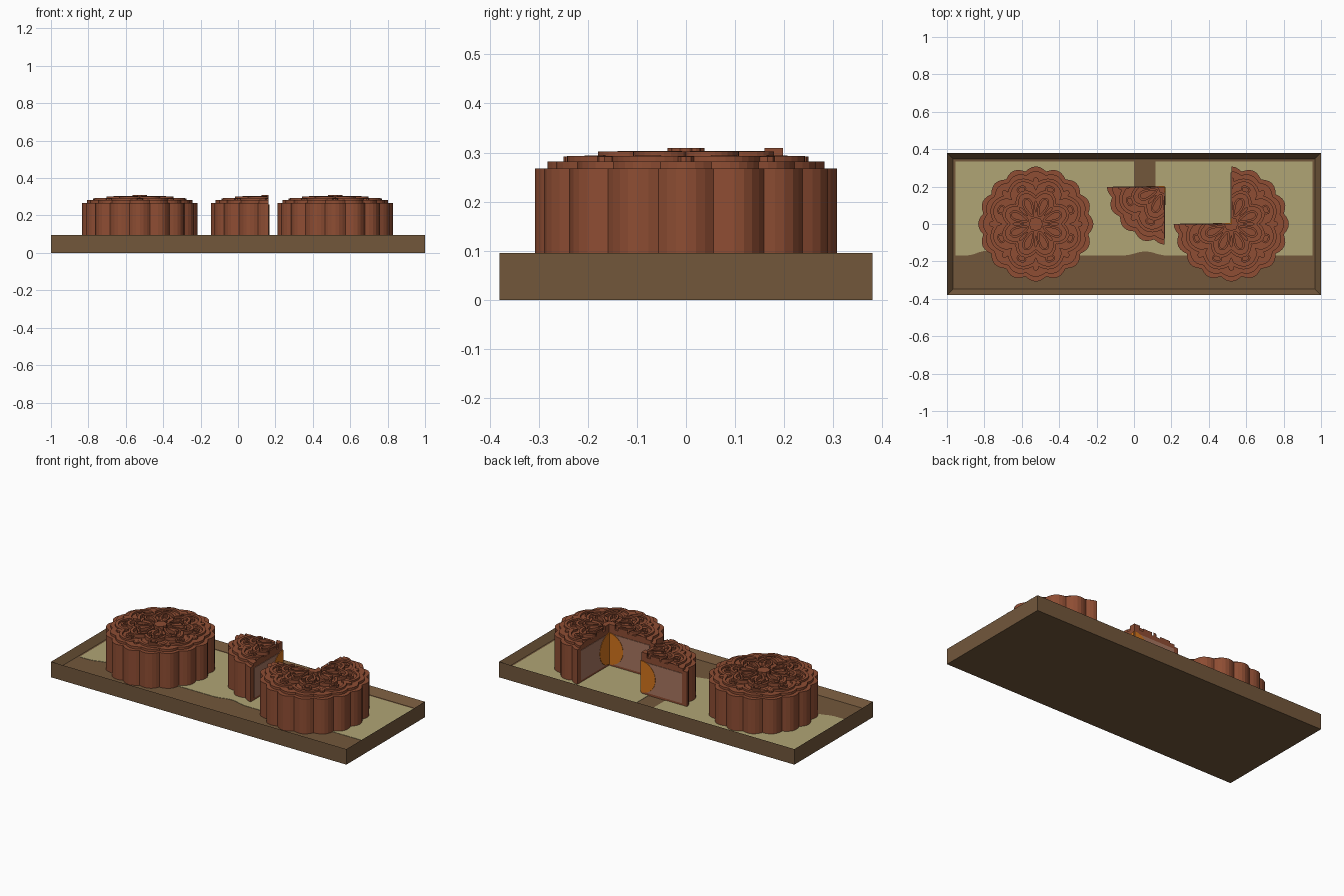
import bpy, bmesh
from math import sin, cos, pi, radians
from mathutils import Matrix, Vector

cube = bpy.data.objects.get("Cube")
if cube:
    bpy.data.objects.remove(cube, do_unlink=True)


def material(name, rgb):
    color = [(c / 255 / 12.92) if c < 11 else ((c / 255 + 0.055) / 1.055) ** 2.4 for c in rgb] + [1]
    m = bpy.data.materials.new(name)
    m.use_nodes = True
    m.diffuse_color = color
    m.node_tree.nodes["Principled BSDF"].inputs["Base Color"].default_value = color
    return m


wood = material("brown wood", (114, 87, 59))
straw = material("pale straw", (176, 165, 117))
crust = material("baked crust", (142, 77, 51))
paste = material("sweet paste", (168, 118, 96))
yolk = material("orange yolk", (212, 117, 28))


def finish(name, bm, mat, loc=(0, 0, 0)):
    bmesh.ops.recalc_face_normals(bm, faces=bm.faces)
    me = bpy.data.meshes.new(name)
    bm.to_mesh(me)
    bm.free()
    me.materials.append(mat)
    ob = bpy.data.objects.new(name, me)
    ob.location = loc
    bpy.context.collection.objects.link(ob)
    return ob


def prism(bm, pts, z0, z1):
    """Extrude a flat outline from z0 to z1."""
    low = [bm.verts.new((x, y, z0)) for x, y in pts]
    top = [bm.verts.new((x, y, z1)) for x, y in pts]
    bm.faces.new(low[::-1])
    bm.faces.new(top)
    for i in range(len(pts)):
        j = (i + 1) % len(pts)
        bm.faces.new((low[i], low[j], top[j], top[i]))


def ridge(bm, pts, width, z0, z1):
    """Raised band along a closed outline."""
    n = len(pts)
    rings = []
    for i in range(n):
        a, b, c = Vector(pts[i - 1]), Vector(pts[i]), Vector(pts[(i + 1) % n])
        t = (c - a).normalized()
        side = Vector((t.y, -t.x)) * width / 2
        o, k = b + side, b - side
        rings.append([bm.verts.new(p) for p in
                      ((o.x, o.y, z0), (o.x, o.y, z1), (k.x, k.y, z1), (k.x, k.y, z0))])
    for i in range(n):
        r, s = rings[i], rings[(i + 1) % n]
        for k in range(4):
            m = (k + 1) % 4
            bm.faces.new((r[k], s[k], s[m], r[m]))


def scallop(radius, depth, lobes, steps, turn=0.0):
    """Closed outline with rounded lobes."""
    pts = []
    for i in range(lobes * steps):
        a = 2 * pi * i / (lobes * steps)
        r = radius - depth + depth * abs(cos(lobes / 2 * (a - turn)))
        pts.append((r * cos(a), r * sin(a)))
    return pts


def petal(r0, r1, half_width, angle, steps=12):
    """Teardrop pointing at the centre."""
    pts = []
    for i in range(steps):
        a = 2 * pi * i / steps
        f = (1 - cos(a)) / 2
        x, y = r0 + (r1 - r0) * f, half_width * sin(a) * (0.35 + 0.65 * f)
        pts.append((x * cos(angle) - y * sin(angle), x * sin(angle) + y * cos(angle)))
    return pts


FLOOR, TOP = 0.055, 0.268
EIGHTH = radians(45)


def cake_mesh():
    """Whole cake: fluted wall and moulded flower top."""
    bm = bmesh.new()
    prism(bm, scallop(0.308, 0.022, 16, 6), FLOOR, TOP)
    prism(bm, scallop(0.282, 0.016, 16, 6), TOP - 0.01, 0.282)
    ridge(bm, scallop(0.247, 0.04, 8, 12, EIGHTH / 2), 0.018, 0.275, 0.293)
    ridge(bm, scallop(0.182, 0.04, 8, 12, EIGHTH / 2), 0.016, 0.275, 0.302)
    for k in range(8):
        a = k * EIGHTH
        ridge(bm, petal(0.045, 0.145, 0.03, a + EIGHTH / 2), 0.012, 0.275, 0.303)
        ridge(bm, petal(0.175, 0.215, 0.03, a + EIGHTH / 2), 0.01, 0.275, 0.294)
        prism(bm, petal(0.18, 0.25, 0.022, a), 0.275, 0.292)
        prism(bm, petal(0.06, 0.125, 0.012, a), 0.275, 0.3)
    prism(bm, scallop(0.038, 0.005, 8, 4), 0.275, 0.309)
    return bm


def cake_piece(name, loc, cuts):
    """Cake with everything beyond each cutting plane removed and capped."""
    bm = cake_mesh()
    for normal in cuts:
        bmesh.ops.bisect_plane(bm, geom=bm.verts[:] + bm.edges[:] + bm.faces[:], dist=1e-5,
                               plane_co=(0, 0, 0), plane_no=normal, clear_outer=True)
        bmesh.ops.holes_fill(bm, edges=[e for e in bm.edges if e.is_boundary], sides=0)
    return finish(name, bm, crust, loc)


def cut_plate(name, pts, corner, along, normal, thick, mat):
    """Thin plate lying on an upright cut face."""
    bm = bmesh.new()
    prism(bm, pts, -0.002, thick)
    a, n = Vector(along), Vector(normal)
    frame = Matrix((a, (0, 0, 1), n)).transposed().to_4x4()
    bmesh.ops.transform(bm, matrix=frame, verts=bm.verts)
    finish(name, bm, mat, corner)


def cut_face(name, corner, along, normal):
    """Paste and half yolk showing on one cut face."""
    lo, hi, mid = FLOOR + 0.015, TOP - 0.015, (FLOOR + TOP) / 2
    cut_plate(name + "_paste", [(0, lo), (0.275, lo), (0.275, hi), (0, hi)],
              corner, along, normal, 0.003, paste)
    half = [(0.097 * cos(t), mid + 0.097 * sin(t))
            for t in (pi * (i / 14 - 0.5) for i in range(15))]
    cut_plate(name + "_yolk", half, corner, along, normal, 0.005, yolk)


# Tray: box with a sunken top
bm = bmesh.new()
bmesh.ops.create_cube(bm, size=1)
bmesh.ops.scale(bm, vec=(2, 0.76, 0.095), verts=bm.verts)
bmesh.ops.translate(bm, vec=(0, 0, 0.0475), verts=bm.verts)
top = max(bm.faces, key=lambda f: f.calc_center_median().z)
bmesh.ops.inset_region(bm, faces=[top], thickness=0.046)
bmesh.ops.translate(bm, vec=(0, 0, FLOOR - 0.095), verts=top.verts)
finish("tray", bm, wood)


# Straw mat with a wavy front edge and a notch at the back
def bump(x, centre, width):
    return 0.5 + 0.5 * cos(pi * (x - centre) / width) if abs(x - centre) < width else 0


edge = []
for i in range(61):
    x = -0.954 + 1.908 * i / 60
    edge.append((x, -0.168 + 0.025 * bump(x, -0.79, 0.1) + 0.022 * bump(x, 0.06, 0.11)))
back = [(0.954, 0.334), (0.115, 0.334), (0.115, 0.19), (0.0, 0.19), (0.0, 0.334), (-0.954, 0.334)]
bm = bmesh.new()
prism(bm, edge + back, FLOOR - 0.002, FLOOR + 0.002)
finish("straw_mat", bm, straw)

# Whole cake
cake_piece("whole_cake", (-0.525, 0, 0), [])

# Cake with a quarter taken out
home = (0.52, 0, 0)
cake_piece("cut_cake_half", home, [(0, 1, 0)])
cake_piece("cut_cake_quarter", home, [(0, -1, 0), (-1, 0, 0)])
cut_face("cut_cake_back", home, (-1, 0, 0), (0, 1, 0))
cut_face("cut_cake_side", home, (0, 1, 0), (-1, 0, 0))

# Loose quarter slice
spot = (0.163, 0.198, 0)
cake_piece("slice", spot, [(1, 0, 0), (0, 1, 0)])
cut_face("slice_back", spot, (-1, 0, 0), (0, 1, 0))
cut_face("slice_side", spot, (0, -1, 0), (1, 0, 0))
